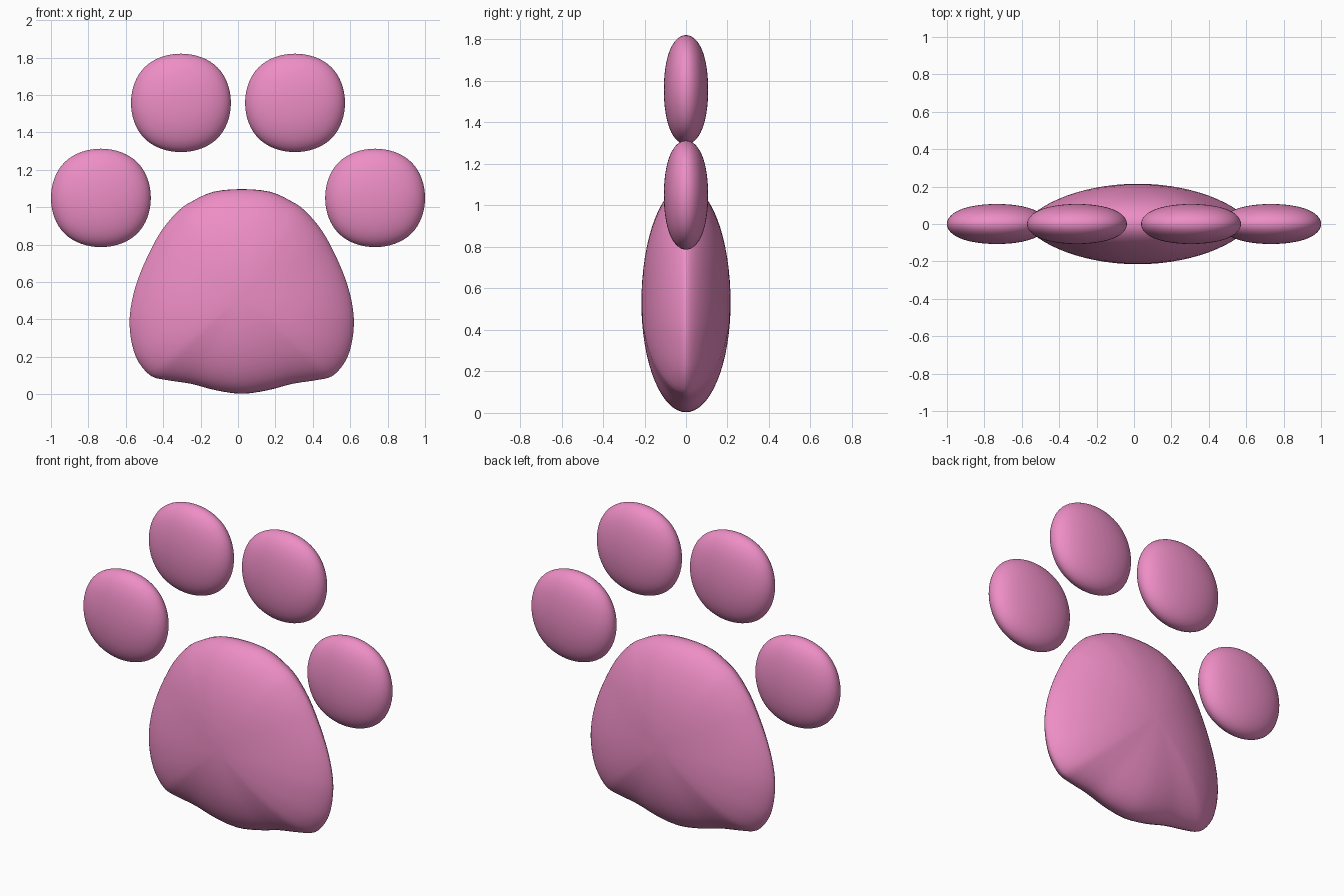
import bpy, bmesh
from math import sin, cos, pi, atan2

if "Cube" in bpy.data.objects:
    bpy.data.objects.remove(bpy.data.objects["Cube"])

pink = bpy.data.materials.new("pink")
pink.diffuse_color = (0.85, 0.27, 0.56, 1)
pink.use_nodes = True
pink.node_tree.nodes["Principled BSDF"].inputs["Base Color"].default_value = pink.diffuse_color


def finish(bm, name):
    bmesh.ops.recalc_face_normals(bm, faces=bm.faces)
    for f in bm.faces:
        f.smooth = True
    me = bpy.data.meshes.new(name)
    bm.to_mesh(me)
    bm.free()
    me.materials.append(pink)
    ob = bpy.data.objects.new(name, me)
    bpy.context.collection.objects.link(ob)
    return ob


def toe(name, x, z):
    # Subdivided cube; its limit surface reaches 0.8395 of the cage half-size
    bm = bmesh.new()
    bmesh.ops.create_cube(bm, size=2 / 0.8395)
    for v in bm.verts:
        v.co = (v.co.x * 0.267, v.co.y * 0.107, v.co.z * 0.263)
    ob = finish(bm, name)
    ob.location = (x, 0, z)
    sub = ob.modifiers.new("round", 'SUBSURF')
    sub.levels = sub.render_levels = 4


def smooth_loop(pts, steps):
    # Closed Catmull-Rom curve through the points
    out, n = [], len(pts)
    for i in range(n):
        a, b, c, d = (pts[(i + k) % n] for k in (-1, 0, 1, 2))
        for s in range(steps):
            t = s / steps
            out.append(tuple(0.5 * (2 * q + (r - p) * t + (2 * p - 5 * q + 4 * r - w) * t * t
                                    + (3 * q - p - 3 * r + w) * t ** 3)
                             for p, q, r, w in zip(a, b, c, d)))
    return out


# Toes, mirrored pairs
for side, s in (("left", -1), ("right", 1)):
    toe("inner_toe_" + side, s * 0.305, 1.558)
    toe("outer_toe_" + side, s * 0.733, 1.05)

# Main pad: half outline mirrored, domed on both faces
half = [(0, 0.003), (0.14, 0.022), (0.27, 0.056), (0.40, 0.076), (0.485, 0.098),
        (0.55, 0.17), (0.585, 0.26), (0.60, 0.38), (0.587, 0.50), (0.553, 0.62),
        (0.50, 0.745), (0.43, 0.873), (0.34, 0.98), (0.26, 1.035), (0.15, 1.083), (0, 1.097)]
outline = smooth_loop(half + [(-x, z) for x, z in half[-2:0:-1]], 3)
CX, CZ, DEPTH, RINGS = 0.02, 0.53, 0.215, 32

bm = bmesh.new()
rings = []
for j in range(1, RINGS):
    phi = pi * j / RINGS
    ring = []
    for x, z in outline:
        # The dome thins out more toward the sides than toward top and bottom
        k = 1.0 + 0.4 * cos(atan2(z - CZ, x)) ** 2
        c = cos(phi)
        y = -DEPTH * abs(c) ** k * (1 if c > 0 else -1)
        r = sin(phi)
        ring.append(bm.verts.new((CX + x * r, y, CZ + (z - CZ) * r)))
    rings.append(ring)
front = bm.verts.new((CX, -DEPTH, CZ))
back = bm.verts.new((CX, DEPTH, CZ))
n = len(outline)
for i in range(n):
    m = (i + 1) % n
    bm.faces.new((front, rings[0][i], rings[0][m]))
    bm.faces.new((back, rings[-1][m], rings[-1][i]))
    for a, b in zip(rings, rings[1:]):
        bm.faces.new((a[i], b[i], b[m], a[m]))
finish(bm, "main_pad")
